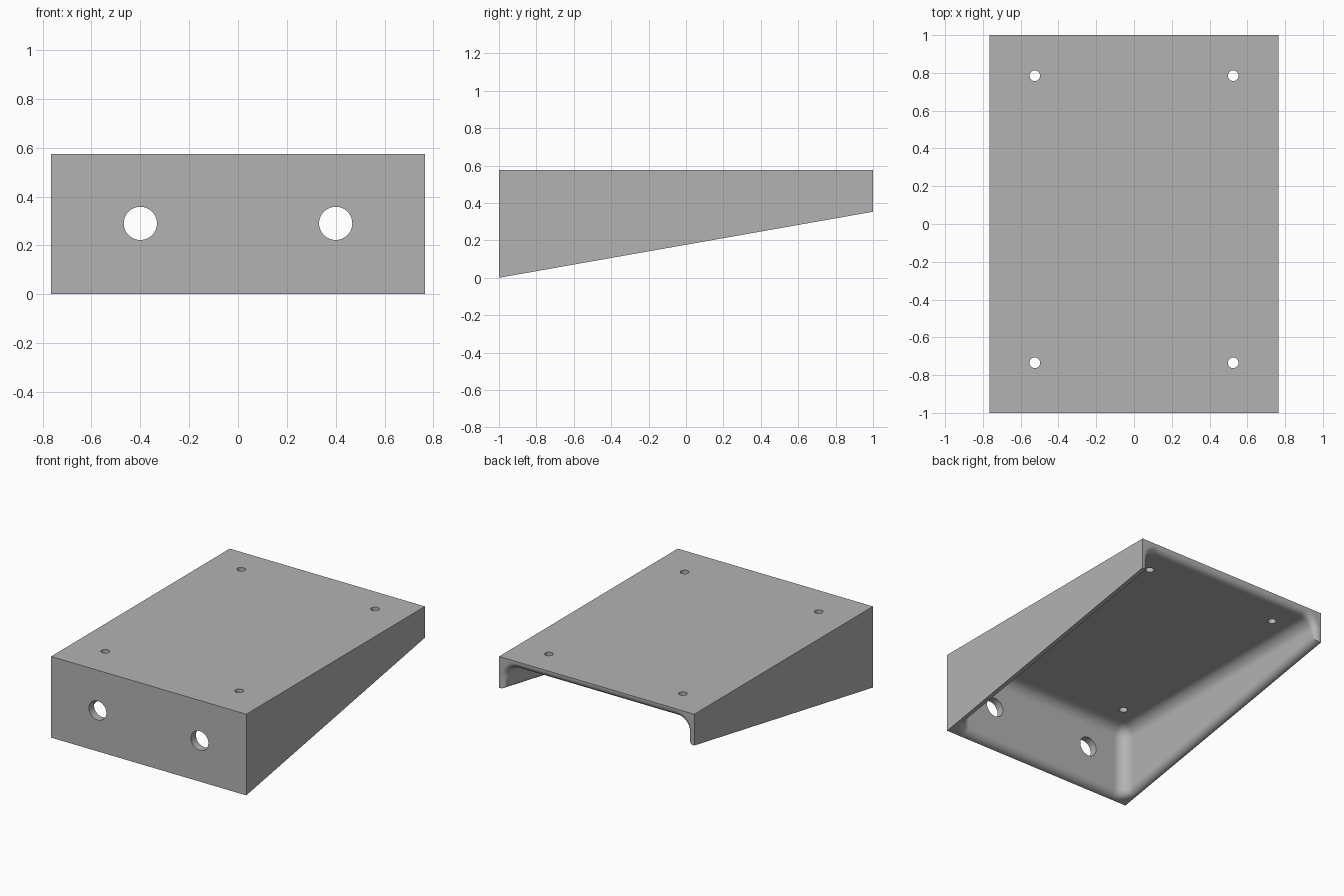
import bpy
import bmesh
from math import radians

cube = bpy.data.objects.get("Cube")
if cube:
    bpy.data.objects.remove(cube, do_unlink=True)

W, L, H = 0.765, 1.0, 0.575      # half width, half length, height
RISE = 0.353                     # underside height at the back
WALL, FILLET, ROUND = 0.055, 0.085, 0.045

grey = bpy.data.materials.new("grey plastic")
grey.use_nodes = True
colour = (0.45, 0.45, 0.45, 1)
grey.diffuse_color = colour
grey.node_tree.nodes["Principled BSDF"].inputs["Base Color"].default_value = colour


def to_object(bm, name):
    bmesh.ops.recalc_face_normals(bm, faces=bm.faces)
    mesh = bpy.data.meshes.new(name)
    bm.to_mesh(mesh)
    bm.free()
    mesh.materials.append(grey)
    obj = bpy.data.objects.new(name, mesh)
    bpy.context.collection.objects.link(obj)
    return obj


def cut(target, cutter):
    mod = target.modifiers.new("cut", 'BOOLEAN')
    mod.operation = 'DIFFERENCE'
    mod.solver = 'EXACT'
    mod.object = cutter
    bpy.context.view_layer.objects.active = target
    bpy.ops.object.modifier_apply(modifier=mod.name)
    bpy.data.objects.remove(cutter, do_unlink=True)


def drill(target, name, location, radius, rotation=(0, 0, 0)):
    bpy.ops.mesh.primitive_cylinder_add(vertices=48, radius=radius, depth=0.4,
                                        location=location, rotation=rotation)
    cutter = bpy.context.object
    cutter.name = name
    cutter.hide_render = True
    cutter.data.materials.append(grey)
    cut(target, cutter)


def underside(y):
    return RISE * (y + L) / (2 * L)


# Solid wedge
bm = bmesh.new()
profile = [(-L, 0), (L, RISE), (L, H), (-L, H)]
face = bm.faces.new([bm.verts.new((-W, y, z)) for y, z in profile])
side = bmesh.ops.extrude_face_region(bm, geom=[face])["geom"]
bmesh.ops.translate(bm, vec=(2 * W, 0, 0),
                    verts=[v for v in side if isinstance(v, bmesh.types.BMVert)])
shell = to_object(bm, "wedge_shell")

# Filleted cavity, open at the bottom and back
bm = bmesh.new()
bmesh.ops.create_cube(bm, size=2)
for v in bm.verts:
    v.co.x *= W - WALL
    v.co.y = -L + WALL if v.co.y < 0 else L + 0.5
    v.co.z = -0.5 if v.co.z < 0 else H - WALL
bmesh.ops.bevel(bm, geom=bm.edges[:], offset=FILLET, segments=8, profile=0.5,
                affect='EDGES')
cavity = to_object(bm, "cavity_cutter")
cavity.hide_render = True
cut(shell, cavity)


# Rounded inner rim along the walls and the back lip
def on_slope(v):
    return abs(v.co.z - underside(v.co.y)) < 1e-3


def on_back(v):
    return abs(v.co.y - L) < 1e-3


def inside(v):
    return abs(v.co.x) < W - 0.02 and v.co.y > -L + 0.02 and v.co.z < H - 0.02


bm = bmesh.new()
bm.from_mesh(shell.data)
rim = [e for e in bm.edges if all(map(inside, e.verts))
       and (all(map(on_slope, e.verts)) or all(map(on_back, e.verts)))]
bmesh.ops.bevel(bm, geom=rim, offset=ROUND, segments=6, profile=0.5,
                affect='EDGES', clamp_overlap=False)
bm.to_mesh(shell.data)
bm.free()

# Large front holes and small screw holes in the top
for s in (-1, 1):
    drill(shell, "front_hole_cutter", (s * 0.4, -L, 0.29), 0.068, (radians(90), 0, 0))
    for y in (-0.735, 0.785):
        drill(shell, "screw_hole_cutter", (s * 0.525, y, H), 0.028)

# Smooth fillets, crisp outer edges
bpy.ops.object.select_all(action='DESELECT')
shell.select_set(True)
bpy.context.view_layer.objects.active = shell
bpy.ops.object.shade_smooth_by_angle(angle=radians(30))
normals = shell.modifiers.new("weighted_normals", 'WEIGHTED_NORMAL')
normals.keep_sharp = True
